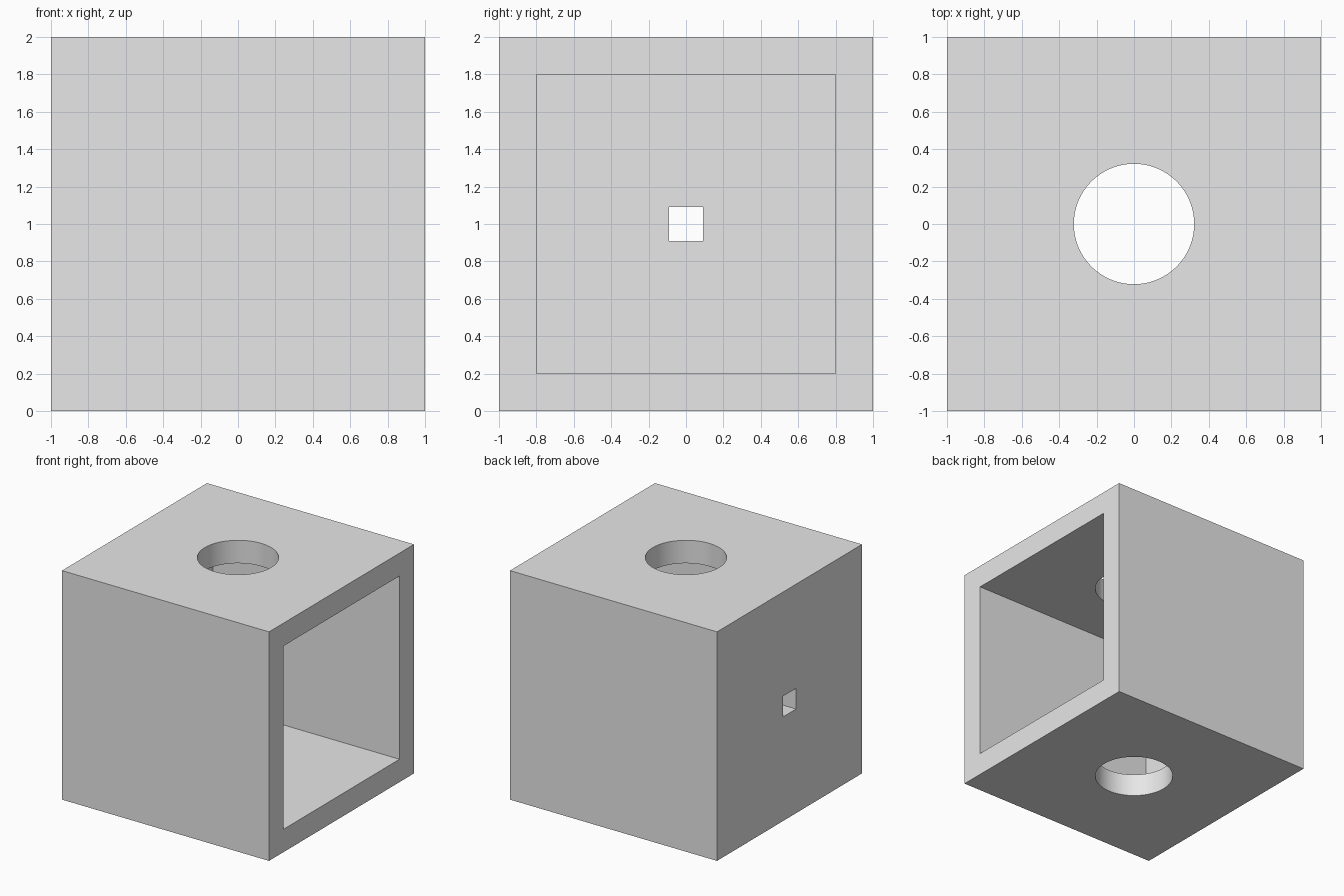
import bpy
import math

old = bpy.data.objects.get("Cube")
if old:
    bpy.data.objects.remove(old, do_unlink=True)

SIZE = 2.0
WALL = 0.2
INNER = SIZE - 2 * WALL
MID = (0, 0, SIZE / 2)

grey = bpy.data.materials.new("light grey")
grey.use_nodes = True
grey.diffuse_color = (0.8, 0.8, 0.8, 1)
grey.node_tree.nodes["Principled BSDF"].inputs["Base Color"].default_value = (0.8, 0.8, 0.8, 1)


def box(name, dims, centre):
    bpy.ops.mesh.primitive_cube_add(size=1, location=centre)
    ob = bpy.context.object
    ob.name = name
    ob.scale = dims
    bpy.ops.object.transform_apply(location=False, rotation=False, scale=True)
    ob.data.materials.append(grey)
    return ob


def cut(target, cutter):
    mod = target.modifiers.new(cutter.name, "BOOLEAN")
    mod.operation = "DIFFERENCE"
    mod.solver = "EXACT"
    mod.object = cutter
    bpy.context.view_layer.objects.active = target
    bpy.ops.object.modifier_apply(modifier=mod.name)
    bpy.data.objects.remove(cutter, do_unlink=True)


# Solid block
body = box("hollow_box", (SIZE, SIZE, SIZE), MID)

# Square cavity, open on the +x side
cut(body, box("cavity", (SIZE, INNER, INNER), (WALL, 0, SIZE / 2)))

# Small square hole through the closed -x wall
cut(body, box("square_hole", (1, 0.18, 0.18), (-1, 0, SIZE / 2)))

# Round hole through the top and bottom walls
bpy.ops.mesh.primitive_cylinder_add(vertices=64, radius=0.322, depth=3, location=MID)
drill = bpy.context.object
drill.name = "round_hole"
drill.data.materials.append(grey)
cut(body, drill)

# Smooth round walls, sharp edges
bpy.ops.object.select_all(action="DESELECT")
body.select_set(True)
bpy.context.view_layer.objects.active = body
bpy.ops.object.shade_smooth_by_angle(angle=math.radians(30))
